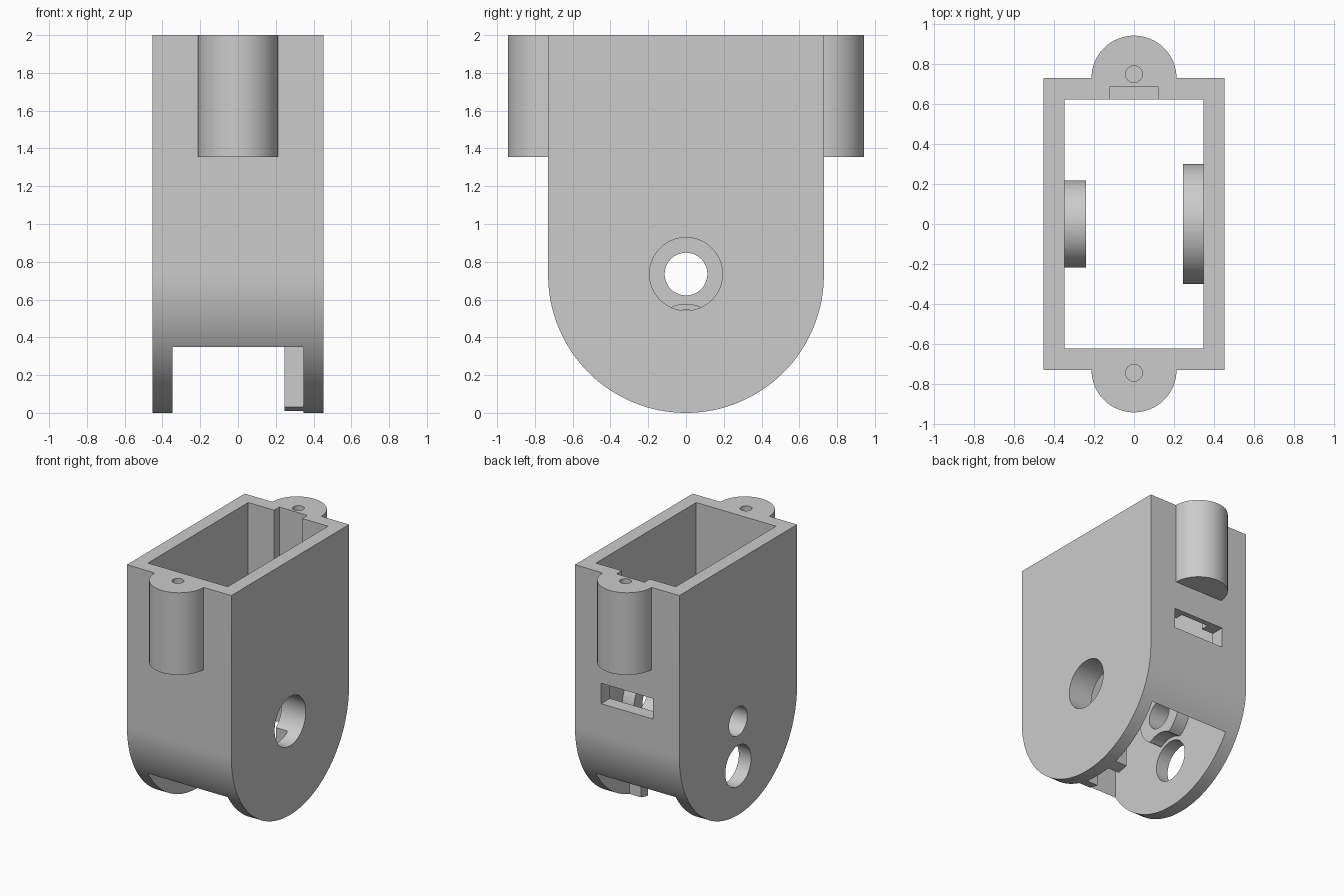
import bpy
import bmesh
import math
from mathutils import Matrix

cube = bpy.data.objects.get("Cube")
if cube:
    bpy.data.objects.remove(cube, do_unlink=True)

# Main sizes
HALF_X, HALF_Y, TOP = 0.453, 0.73, 2.0
IN_X, IN_Y = 0.347, 0.622
AXLE_Z, PIN_Z = 0.735, 0.385

grey = bpy.data.materials.new("plain_grey")
grey.use_nodes = True
COLOUR = (0.6, 0.6, 0.6, 1)
grey.diffuse_color = COLOUR
grey.node_tree.nodes["Principled BSDF"].inputs["Base Color"].default_value = COLOUR


def finish(name, bm):
    bmesh.ops.recalc_face_normals(bm, faces=bm.faces)
    mesh = bpy.data.meshes.new(name)
    bm.to_mesh(mesh)
    bm.free()
    mesh.materials.append(grey)
    obj = bpy.data.objects.new(name, mesh)
    bpy.context.scene.collection.objects.link(obj)
    return obj


def box(name, x, y, z):
    """Box from three (low, high) ranges."""
    bm = bmesh.new()
    bmesh.ops.create_cube(bm, size=1)
    for v in bm.verts:
        v.co = [r[0] if c < 0 else r[1] for c, r in zip(v.co, (x, y, z))]
    return finish(name, bm)


def cylinder(name, axis, radius, centre, span):
    """Cylinder along x (centre = y, z) or along z (centre = x, y)."""
    bm = bmesh.new()
    bmesh.ops.create_cone(bm, cap_ends=True, segments=64, radius1=radius,
                          radius2=radius, depth=span[1] - span[0])
    mid = sum(span) / 2
    if axis == "x":
        bm.transform(Matrix.Translation((mid, *centre))
                     @ Matrix.Rotation(math.pi / 2, 4, "Y"))
    else:
        bm.transform(Matrix.Translation((*centre, mid)))
    return finish(name, bm)


def combine(target, tool, operation):
    """Apply one boolean and discard the tool."""
    mod = target.modifiers.new("bool", "BOOLEAN")
    mod.operation, mod.solver, mod.object = operation, "EXACT", tool
    tool.hide_render = True
    graph = bpy.context.evaluated_depsgraph_get()
    mesh = bpy.data.meshes.new_from_object(target.evaluated_get(graph))
    target.modifiers.clear()
    target.data = mesh
    bpy.data.objects.remove(tool, do_unlink=True)


# Housing: square top, half-round bottom, extruded across x
bm = bmesh.new()
STEPS = 64
arc = [math.pi + math.pi * i / STEPS for i in range(STEPS + 1)]
profile = [(HALF_Y * math.cos(a), HALF_Y + HALF_Y * math.sin(a)) for a in arc]
profile += [(HALF_Y, TOP), (-HALF_Y, TOP)]
face = bm.faces.new([bm.verts.new((-HALF_X, y, z)) for y, z in profile])
side = bmesh.ops.extrude_face_region(bm, geom=[face])["geom"]
bmesh.ops.translate(bm, vec=(2 * HALF_X, 0, 0),
                    verts=[v for v in side if isinstance(v, bmesh.types.BMVert)])
housing = finish("housing", bm)

# Screw posts on the front and back
for s in (-1, 1):
    combine(housing, cylinder("screw_post", "z", 0.213, (0, s * HALF_Y),
                              (1.355, TOP)), "UNION")

# Cavity, shaped to leave the inner bearing bosses and switch ribs standing
cavity = box("cavity", (-IN_X, IN_X), (-IN_Y, IN_Y), (-0.1, 2.1))
combine(cavity, cylinder("large_boss", "x", 0.3, (0, AXLE_Z), (0.245, 0.4)), "DIFFERENCE")
combine(cavity, box("ribs", (0.245, 0.4), (-0.207, 0.207), (-0.2, AXLE_Z)), "DIFFERENCE")
combine(cavity, cylinder("small_boss", "x", 0.217, (0, AXLE_Z), (-0.4, -0.24)), "DIFFERENCE")
combine(cavity, box("rib_gap", (0.2, IN_X), (-0.12, 0.12), (-0.05, AXLE_Z)), "UNION")
combine(cavity, cylinder("boss_relief", "x", 0.19, (0, PIN_Z), (-IN_X, -0.2)), "UNION")
combine(housing, cavity, "DIFFERENCE")

# Side holes, back window, cable groove and blind screw holes
cutters = [
    cylinder("axle_hole", "x", 0.193, (0, AXLE_Z), (0.2, 0.6)),
    cylinder("pin_hole", "x", 0.042, (0, PIN_Z), (0.2, 0.6)),
    cylinder("shaft_hole", "x", 0.113, (0, AXLE_Z), (-0.6, -0.2)),
    cylinder("access_hole", "x", 0.16, (0, PIN_Z), (-0.6, -0.2)),
    box("back_window", (-0.225, 0.225), (0.5, 0.85), (0.97, 1.13)),
    box("cable_groove", (-0.122, 0.122), (0.55, 0.687), (1.05, 2.1)),
    cylinder("front_screw_hole", "z", 0.042, (0, -0.745), (1.5, 2.1)),
    cylinder("back_screw_hole", "z", 0.042, (0, 0.75), (1.5, 2.1)),
]
for cutter in cutters:
    combine(housing, cutter, "DIFFERENCE")

# Smooth curves, crisp edges
bpy.ops.object.select_all(action="DESELECT")
housing.select_set(True)
bpy.context.view_layer.objects.active = housing
bpy.ops.object.shade_smooth_by_angle(angle=math.radians(30))
